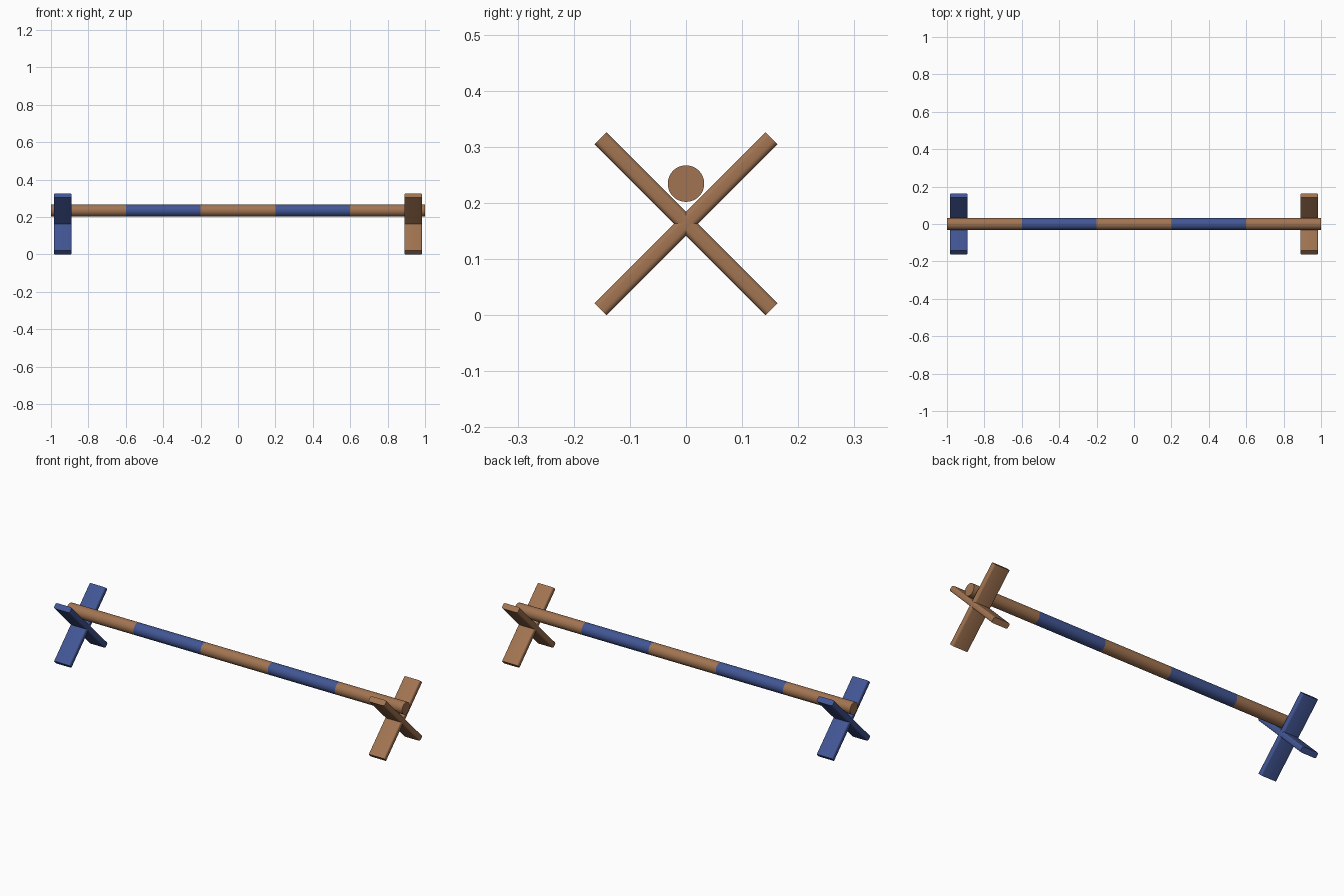
import bpy, bmesh, math
from mathutils import Matrix

if "Cube" in bpy.data.objects:
    bpy.data.objects.remove(bpy.data.objects["Cube"])


def material(name, rgb):
    m = bpy.data.materials.new(name)
    m.diffuse_color = (*rgb, 1)
    m.use_nodes = True
    m.node_tree.nodes["Principled BSDF"].inputs["Base Color"].default_value = m.diffuse_color
    return m


wood = material("warm_wood", (0.36, 0.175, 0.083))
blue = material("paint_blue", (0.054, 0.093, 0.30))


def finish(name, bm, mats):
    bmesh.ops.recalc_face_normals(bm, faces=bm.faces)
    me = bpy.data.meshes.new(name)
    bm.to_mesh(me)
    bm.free()
    for m in mats:
        me.materials.append(m)
    ob = bpy.data.objects.new(name, me)
    bpy.context.collection.objects.link(ob)
    bpy.ops.object.select_all(action='DESELECT')
    ob.select_set(True)
    bpy.context.view_layer.objects.active = ob
    bpy.ops.object.shade_smooth_by_angle(angle=math.radians(35))
    return ob


# Crossed end planks: long edges rounded, ends cut square
LENGTH, THICK, WIDTH = 0.431, 0.03, 0.096


def plank(name, x, tilt, mat):
    bm = bmesh.new()
    bmesh.ops.create_cube(bm, size=1, matrix=Matrix.Diagonal((WIDTH, LENGTH, THICK, 1)))
    long_edges = [e for e in bm.edges
                  if abs(e.verts[0].co.y - e.verts[1].co.y) > 0.1]
    bmesh.ops.bevel(bm, geom=long_edges, offset=0.009, segments=4,
                    profile=0.5, affect='EDGES')
    ob = finish(name, bm, [mat])
    ob.location = (x, 0, 0.163)
    ob.rotation_euler = (math.radians(tilt), 0, 0)


for side, x, mat in (("left", -0.937, blue), ("right", 0.937, wood)):
    plank(side + "_plank_rising", x, 45, mat)
    plank(side + "_plank_falling", x, -45, mat)

# Round pole, cut into five painted bands
bm = bmesh.new()
bmesh.ops.create_cone(bm, cap_ends=True, segments=48, radius1=0.0325,
                      radius2=0.0325, depth=2,
                      matrix=Matrix.Rotation(math.pi / 2, 4, 'Y'))
for cut in (-0.6, -0.2, 0.2, 0.6):
    bmesh.ops.bisect_plane(bm, geom=bm.verts[:] + bm.edges[:] + bm.faces[:],
                           plane_co=(cut, 0, 0), plane_no=(1, 0, 0))
for f in bm.faces:
    f.material_index = int(0.2 < abs(f.calc_center_median().x) < 0.6)
pole = finish("pole", bm, [wood, blue])
pole.location.z = 0.2345
